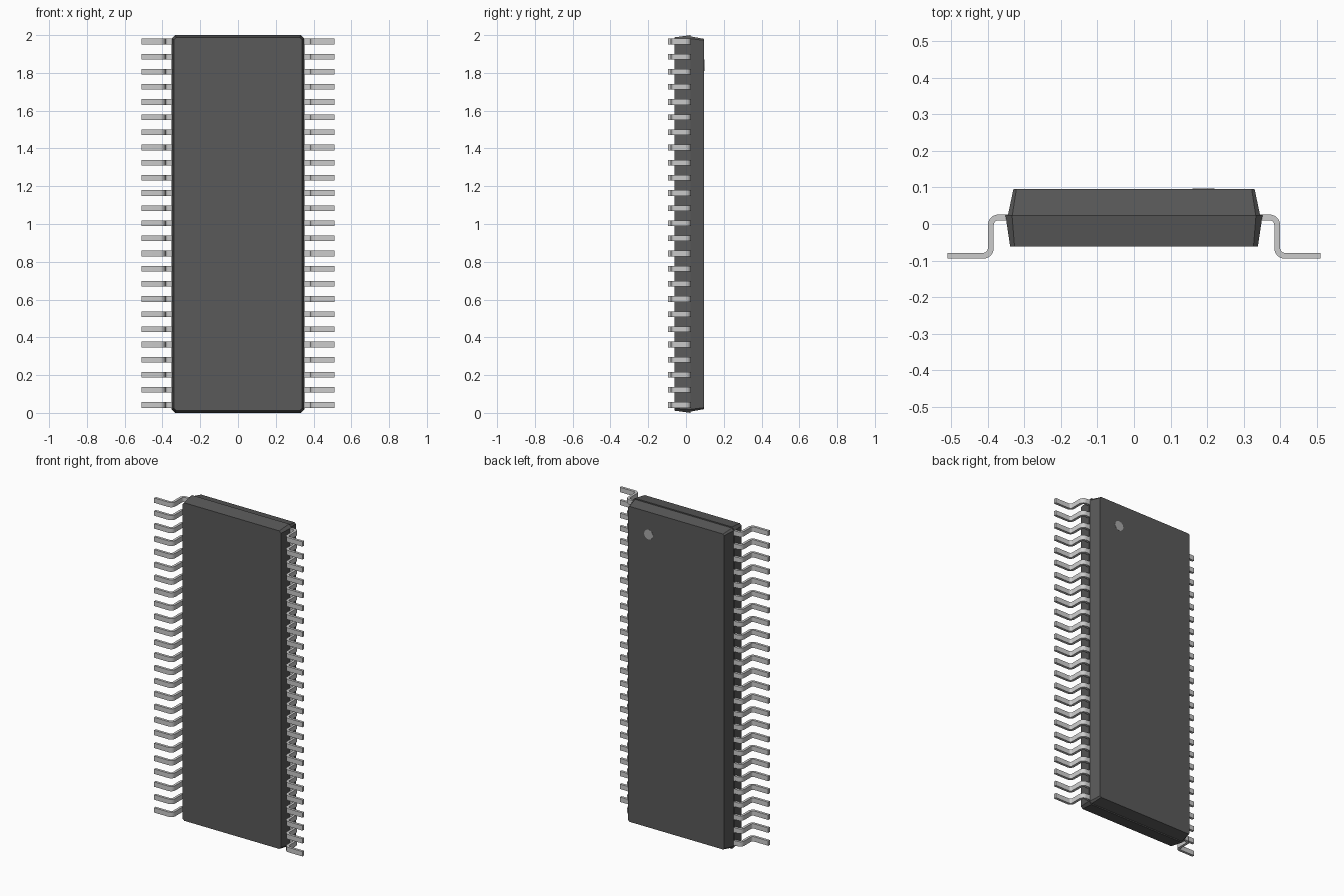
import bpy, bmesh
from math import sin, cos, pi

if "Cube" in bpy.data.objects:
    bpy.data.objects.remove(bpy.data.objects["Cube"])


def material(name, c):
    m = bpy.data.materials.new(name)
    m.diffuse_color = (c, c, c, 1)
    m.use_nodes = True
    m.node_tree.nodes["Principled BSDF"].inputs["Base Color"].default_value = m.diffuse_color
    return m


def add_object(name, bm, mat):
    bmesh.ops.recalc_face_normals(bm, faces=bm.faces[:])
    me = bpy.data.meshes.new(name)
    bm.to_mesh(me)
    bm.free()
    ob = bpy.data.objects.new(name, me)
    bpy.context.collection.objects.link(ob)
    me.materials.append(mat)
    return ob


def chamfered_ring(bm, y, hx, hz, c):
    """Rectangle with cut corners, centred on z = 1, in the plane at y."""
    pts = [(hx, hz - c), (hx - c, hz), (c - hx, hz), (-hx, hz - c),
           (-hx, c - hz), (c - hx, -hz), (hx - c, -hz), (hx, c - hz)]
    return [bm.verts.new((x, y, 1 + z)) for x, z in pts]


def loft(bm, rings):
    for a, b in zip(rings, rings[1:]):
        for i in range(len(a)):
            j = (i + 1) % len(a)
            bm.faces.new((a[i], a[j], b[j], b[i]))
    bm.faces.new(rings[0])
    bm.faces.new(rings[-1])


dark = material("moulded_dark", 0.1)
metal = material("lead_metal", 0.6)
mark = material("marker_grey", 0.4)

# Moulded body: front half, narrow ledge at the parting line, back half
bm = bmesh.new()
loft(bm, [chamfered_ring(bm, *r) for r in (
    (-0.062, 0.339, 0.988, 0.012),
    (0.025, 0.352, 1.0, 0.018),
    (0.025, 0.345, 0.993, 0.012),
    (0.096, 0.330, 0.980, 0.008))])
add_object("package_body", bm, dark)

# Round orientation mark on the back face
bm = bmesh.new()
bmesh.ops.create_circle(bm, cap_ends=True, radius=0.03, segments=32)
for v in bm.verts:
    v.co = (v.co.x + 0.19, 0.0968, v.co.y + 1.84)
ring = bm.faces[:]
ext = bmesh.ops.extrude_face_region(bm, geom=ring)["geom"]
for v in ext:
    if isinstance(v, bmesh.types.BMVert):
        v.co.y = 0.09
add_object("orientation_mark", bm, mark)

# One gull-wing lead, repeated up the side and mirrored across
T, R, W, STEPS = 0.016, 0.021, 0.03, 6
COUNT, PITCH, FIRST = 25, 0.0802, 0.0416
TOP, FOOT, LEG = 0.018, -0.087, 0.392


def lead_edge(offset):
    """Side line of the lead; positive offset is the outer/upper side."""
    arcs = [k * pi / 2 / STEPS for k in range(STEPS + 1)]
    ro, ri = R + offset, R - offset
    pts = [(0.32, TOP + offset)]
    pts += [(LEG - R + ro * sin(a), TOP - R + ro * cos(a)) for a in arcs]
    pts += [(LEG + R - ri * cos(a), FOOT + R - ri * sin(a)) for a in arcs]
    pts.append((0.51, FOOT + offset))
    return pts


bm = bmesh.new()
sections = []
for (ax, ay), (bx, by) in zip(lead_edge(T / 2), lead_edge(-T / 2)):
    z0, z1 = FIRST - W / 2, FIRST + W / 2
    sections.append([bm.verts.new(p) for p in (
        (ax, ay, z0), (ax, ay, z1), (bx, by, z1), (bx, by, z0))])
loft(bm, sections)
leads = add_object("leads", bm, metal)

bpy.context.view_layer.objects.active = leads
leads.select_set(True)
bpy.ops.object.shade_smooth_by_angle(angle=pi / 6)

arr = leads.modifiers.new("row", 'ARRAY')
arr.count = COUNT
arr.use_relative_offset = False
arr.use_constant_offset = True
arr.constant_offset_displace = (0, 0, PITCH)
leads.modifiers.new("both_sides", 'MIRROR').use_mirror_merge = False
